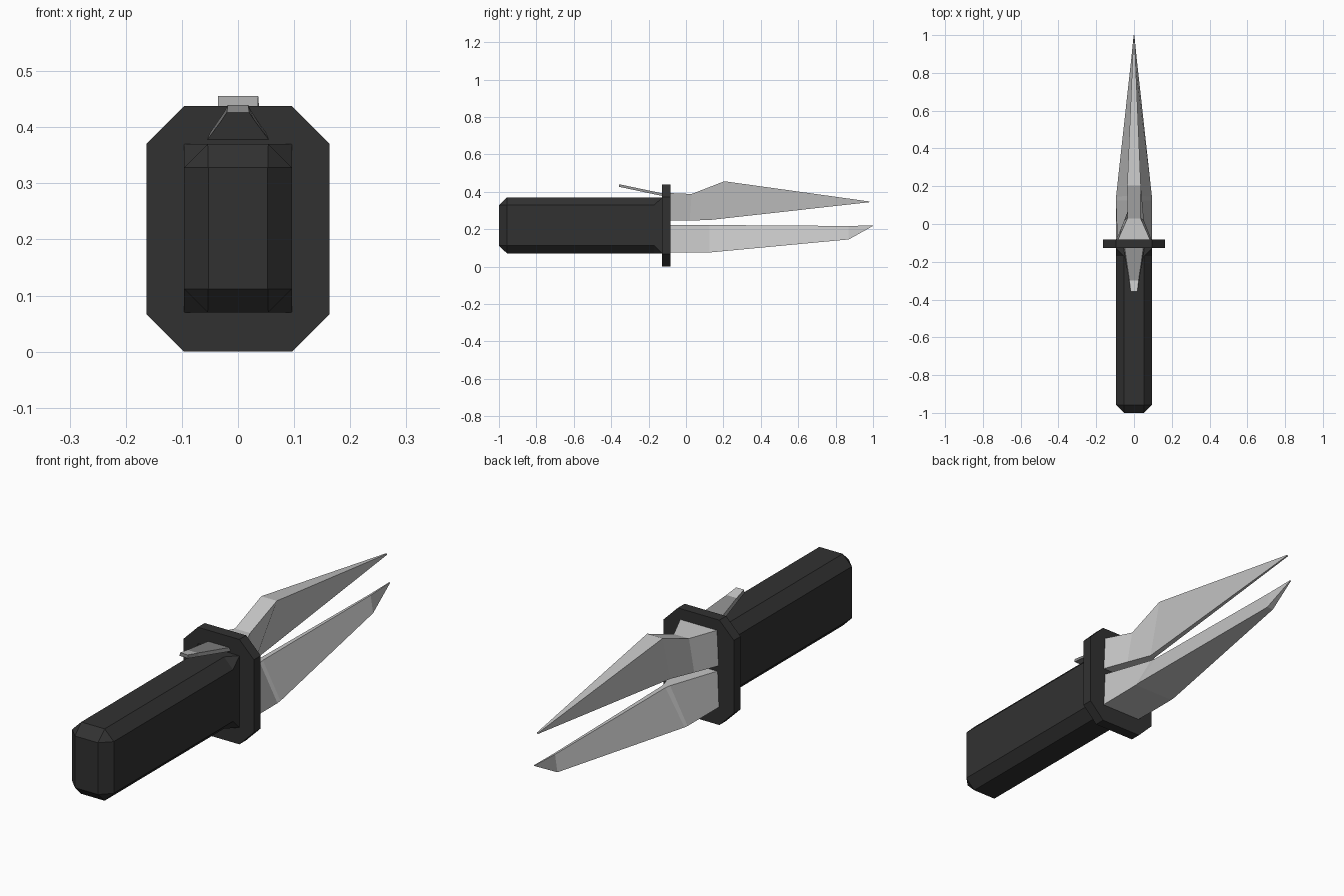
import bpy, bmesh

if "Cube" in bpy.data.objects:
    bpy.data.objects.remove(bpy.data.objects["Cube"])


def material(name, v):
    m = bpy.data.materials.new(name)
    m.diffuse_color = (v, v, v, 1)
    m.use_nodes = True
    m.node_tree.nodes["Principled BSDF"].inputs["Base Color"].default_value = m.diffuse_color
    return m


black = material("black_grip", 0.031)
steel = material("steel", 0.56)
grey = material("dark_steel", 0.26)


def loft(name, rings, *mats):
    """Bridge rings of equal point count and cap both ends."""
    bm = bmesh.new()
    loops = [[bm.verts.new(p) for p in r] for r in rings]
    n = len(loops[0])
    for a, b in zip(loops, loops[1:]):
        for i in range(n):
            j = (i + 1) % n
            bm.faces.new((a[i], a[j], b[j], b[i]))
    bm.faces.new(loops[0])
    bm.faces.new(loops[-1])
    bmesh.ops.remove_doubles(bm, verts=bm.verts, dist=0.0005)
    bmesh.ops.recalc_face_normals(bm, faces=bm.faces)
    me = bpy.data.meshes.new(name)
    bm.to_mesh(me)
    bm.free()
    for m in mats:
        me.materials.append(m)
    ob = bpy.data.objects.new(name, me)
    bpy.context.collection.objects.link(ob)
    return ob


def octagon(y, hx, z0, z1, c):
    """Rectangle in the xz plane with corners cut by c."""
    return [(x, y, z) for x, z in (
        (-hx + c, z0), (hx - c, z0), (hx, z0 + c), (hx, z1 - c),
        (hx - c, z1), (-hx + c, z1), (-hx, z1 - c), (-hx, z0 + c))]


def trapezoid(bottom, top):
    """Blade station from (half width, y, z) of the bottom and top edges."""
    (bw, by, bz), (tw, ty, tz) = bottom, top
    return [(-bw, by, bz), (bw, by, bz), (tw, ty, tz), (-tw, ty, tz)]


# grip: chamfered bar whose chamfers run out to square corners at the guard
loft("handle", [
    octagon(-1.0, 0.053, 0.112, 0.328, 0),
    octagon(-0.957, 0.096, 0.07, 0.37, 0.042),
    octagon(-0.17, 0.096, 0.07, 0.37, 0.042),
    octagon(-0.127, 0.096, 0.07, 0.37, 0)], black)

# guard plate
loft("guard", [octagon(y, 0.163, 0.0, 0.438, 0.067) for y in (-0.128, -0.083)], black)

# upper blade: wide root, narrow spine and a thin lower edge
loft("upper_blade", [trapezoid(*s) for s in (
    ((0.095, -0.09, 0.246), (0.088, -0.09, 0.393)),
    ((0.052, 0.02, 0.247), (0.035, 0.03, 0.388)),
    ((0.012, 0.12, 0.248), (0.036, 0.205, 0.456)),
    ((0.003, 0.98, 0.344), (0.003, 0.98, 0.348)))], steel)

# lower blade: broad flat underside and a thin upper edge
loft("lower_blade", [trapezoid(*s) for s in (
    ((0.094, -0.09, 0.074), (0.088, -0.09, 0.222)),
    ((0.095, 0.125, 0.075), (0.014, 0.125, 0.222)),
    ((0.095, 0.145, 0.077), (0.010, 0.150, 0.222)),
    ((0.015, 0.87, 0.145), (0.004, 0.87, 0.217)),
    ((0.002, 1.0, 0.217), (0.002, 1.0, 0.220)))], steel)

# thumb lever: thin tapered plate rising back over the grip, bright tip
lever = loft("thumb_lever", [trapezoid(*s) for s in (
    ((0.056, -0.12, 0.376), (0.050, -0.12, 0.390)),
    ((0.028, -0.30, 0.414), (0.024, -0.30, 0.428)),
    ((0.020, -0.357, 0.426), (0.018, -0.357, 0.440)))], grey, steel)
for f in lever.data.polygons:
    f.material_index = int(f.normal.z > 0.5 and f.center.y < -0.3)
